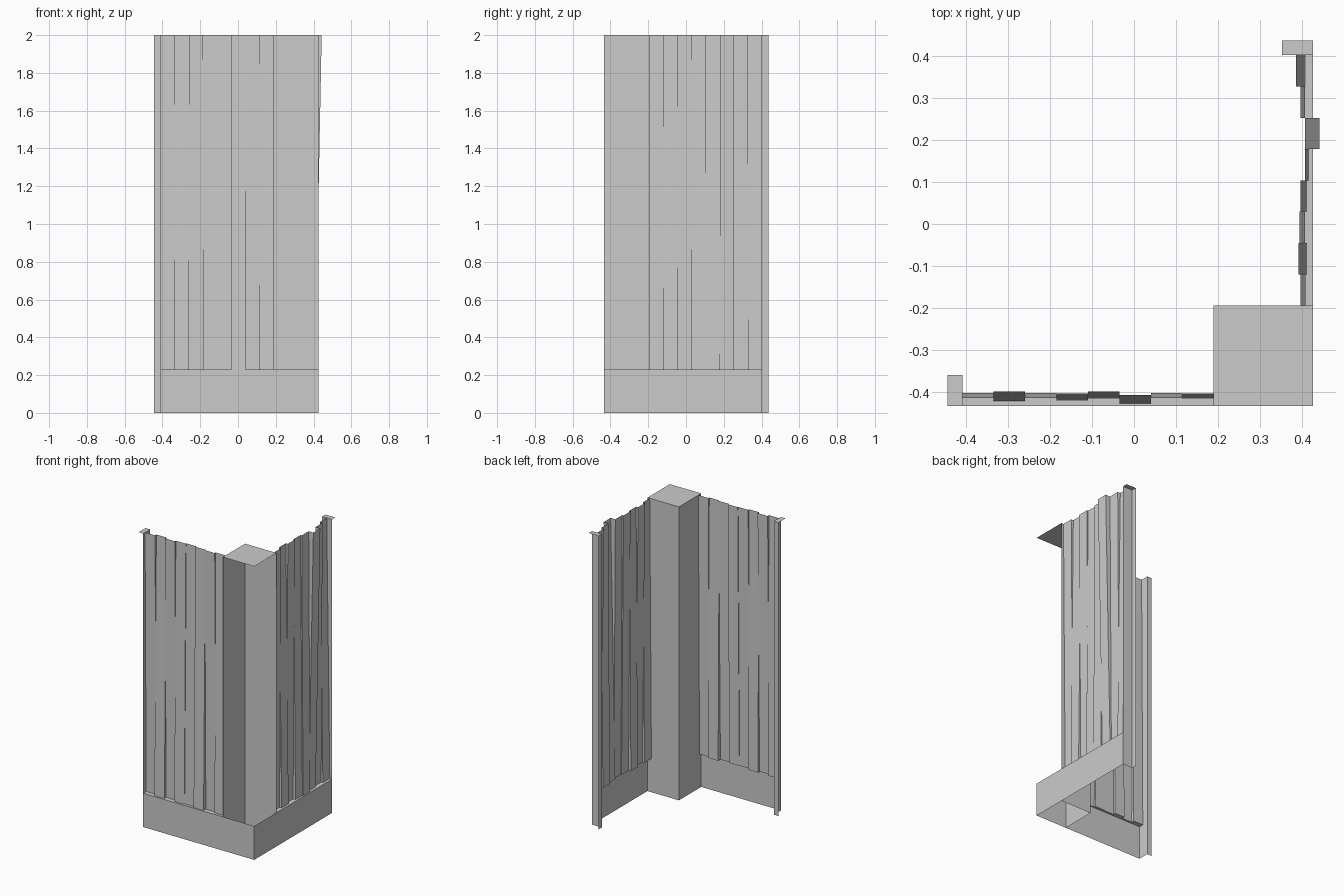
import bpy

if "Cube" in bpy.data.objects:
    bpy.data.objects.remove(bpy.data.objects["Cube"])

TOP, BASE = 2.0, 0.23
X_OUT, Y_OUT = 0.427, -0.435     # outer planes of the two walls


def make(name, faces):
    """Build one object from a list of faces, sharing equal corners."""
    index, polys = {}, []
    for face in faces:
        poly = []
        for co in face:
            key = tuple(round(c, 5) for c in co)
            i = index.setdefault(key, len(index))
            if i not in poly:
                poly.append(i)
        if len(poly) > 2:
            polys.append(poly)
    mesh = bpy.data.meshes.new(name)
    mesh.from_pydata(list(index), [], polys)
    obj = bpy.data.objects.new(name, mesh)
    bpy.context.collection.objects.link(obj)
    return obj


def upright(a, b, z0, z1):
    """Vertical quad above the line a-b."""
    return [(*a, z0), (*b, z0), (*b, z1), (*a, z1)]


def cap(x0, y0, x1, y1):
    return [(x0, y0, TOP), (x1, y0, TOP), (x1, y1, TOP), (x0, y1, TOP)]


def front(u, d, z):
    return (u, Y_OUT + d, z)


def right(u, d, z):
    return (X_OUT - d, u, z)


def wall(name, place, u0, u1, leans):
    """Skirting with ledge and a row of leaning planks.
    leans holds (depth at bottom, depth at top) for each plank."""
    n = len(leans)
    us = [u0 + (u1 - u0) * i / n for i in range(n + 1)]
    make(name + "_skirting", [[place(u0, 0, 0), place(u1, 0, 0),
                               place(u1, 0, BASE), place(u0, 0, BASE)]])
    ledge, planks = [], []
    for i, (b, t) in enumerate(leans):
        a, c = us[i], us[i + 1]
        ledge.append([place(a, 0, BASE), place(c, 0, BASE),
                      place(c, b, BASE), place(a, b, BASE)])
        planks.append([place(a, b, BASE), place(c, b, BASE),
                       place(c, t, TOP), place(a, t, TOP)])
        if i + 1 == n:
            continue
        # edge strips between neighbouring planks, split where they cross
        b2, t2 = leans[i + 1]
        db, dt = b2 - b, t2 - t
        low = [place(c, b, BASE), place(c, b2, BASE)]
        high = [place(c, t2, TOP), place(c, t, TOP)]
        if db * dt < 0:
            f = db / (db - dt)
            mid = place(c, b + (t - b) * f, BASE + (TOP - BASE) * f)
            strips = [low + [mid], [high[1], high[0], mid]]
        else:
            strips = [low + high]
        for s, d in zip(strips, (db, dt)):
            planks.append(s if db + dt > 0 and len(strips) == 1 or
                          d > 0 and len(strips) == 2 else s[::-1])
    make(name + "_ledge", ledge)
    make(name + "_planks", planks)


# plank walls
wall("front_wall", front, -0.41, 0.19,
     [(.032, .020), (.013, .035), (.032, .020), (.014, .030),
      (.018, .035), (.007, .027), (.032, .020), (.018, .030)])
wall("right_wall", right, -0.195, 0.403,
     [(.030, .017), (.014, .034), (.032, .019), (.014, .029),
      (.009, .019), (.019, -.016), (.030, .019), (.017, .040)])

# corner post: inner faces and top, open on the outside above the plinth
a, b = 0.19, -0.195
make("corner_post", [
    upright((a, b), (a, Y_OUT), 0, TOP),
    upright((X_OUT, b), (a, b), 0, TOP),
    cap(a, Y_OUT, X_OUT, b)])
make("corner_plinth", [
    upright((a, Y_OUT), (X_OUT, Y_OUT), 0, BASE),
    upright((X_OUT, Y_OUT), (X_OUT, b), 0, BASE)])

# end trims: two inner faces and a top, open on the outside
make("left_end_trim", [
    upright((-.41, Y_OUT), (-.41, -.36), 0, TOP),
    upright((-.41, -.36), (-.445, -.36), 0, TOP),
    cap(-.445, Y_OUT, -.41, -.36)])
make("back_end_trim", [
    upright((.353, .403), (X_OUT, .403), 0, TOP),
    upright((.353, .438), (.353, .403), 0, TOP),
    cap(.353, .403, X_OUT, .438)])
